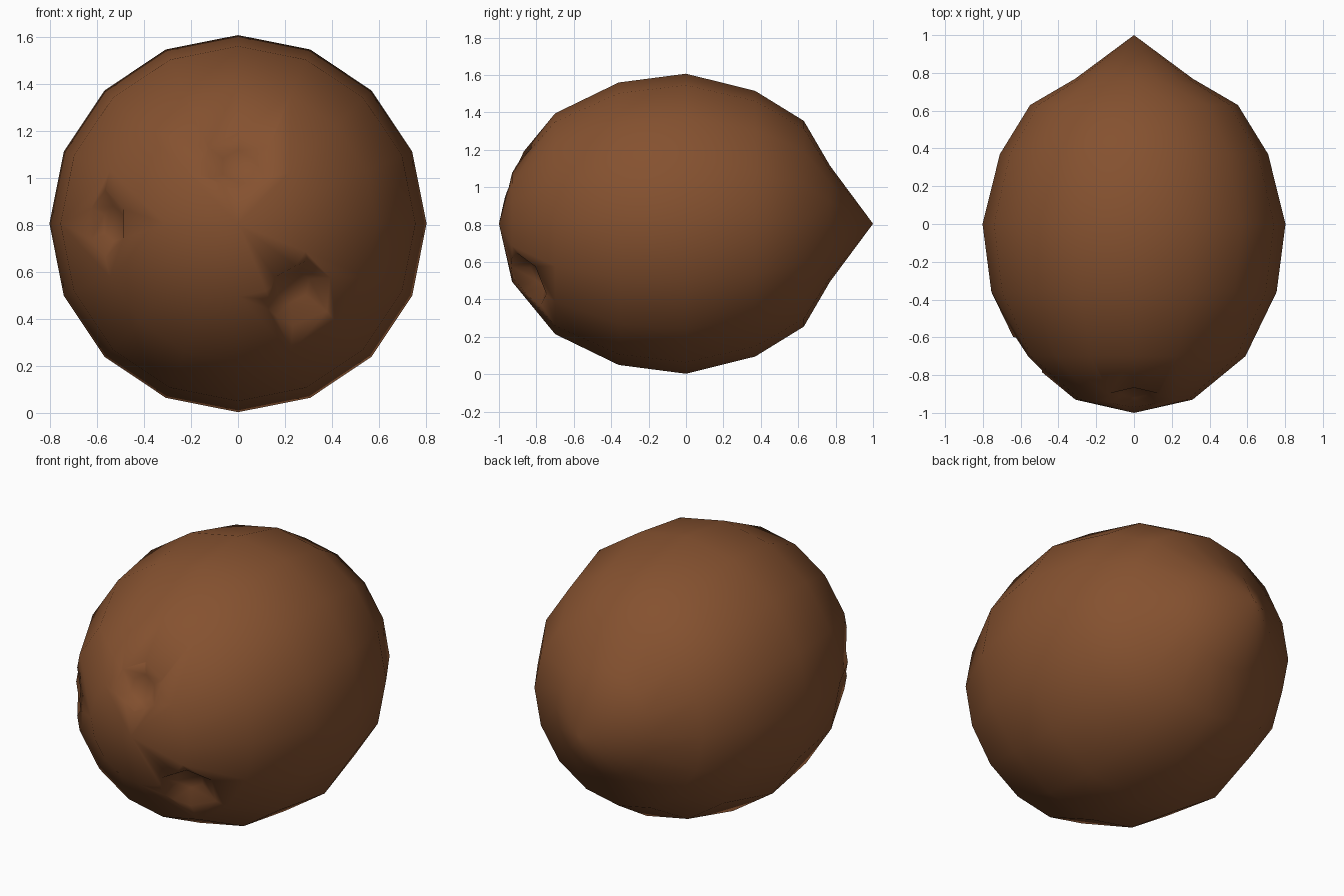
import bpy, bmesh, math
from mathutils import Vector, Matrix

if "Cube" in bpy.data.objects:
    bpy.data.objects.remove(bpy.data.objects["Cube"])

MID = 0.805      # height of the long axis
SIDES = 16
# (y, radius) rings from the blunt front to the pointed back
PROFILE = [(-1.0, 0), (-0.93, 0.31), (-0.70, 0.59), (-0.36, 0.755), (0, 0.802),
           (0.37, 0.71), (0.63, 0.55), (0.77, 0.31), (1.0, 0)]

brown = bpy.data.materials.new("coconut_brown")
brown.diffuse_color = (0.235, 0.083, 0.029, 1)
brown.use_nodes = True
brown.node_tree.nodes["Principled BSDF"].inputs["Base Color"].default_value = brown.diffuse_color


def make_object(name, bm):
    bmesh.ops.recalc_face_normals(bm, faces=bm.faces)
    for f in bm.faces:
        f.smooth = True
    mesh = bpy.data.meshes.new(name)
    bm.to_mesh(mesh)
    bm.free()
    mesh.materials.append(brown)
    ob = bpy.data.objects.new(name, mesh)
    bpy.context.collection.objects.link(ob)
    return ob


# Shell: low-poly lathed body around the y axis
bm = bmesh.new()
front = bm.verts.new((0, PROFILE[0][0], MID))
back = bm.verts.new((0, PROFILE[-1][0], MID))
rings = []
for y, r in PROFILE[1:-1]:
    rings.append([bm.verts.new((r * math.cos(2 * math.pi * i / SIDES), y,
                                MID + r * math.sin(2 * math.pi * i / SIDES)))
                  for i in range(SIDES)])
for i in range(SIDES):
    j = (i + 1) % SIDES
    bm.faces.new((front, rings[0][i], rings[0][j]))
    bm.faces.new((back, rings[-1][j], rings[-1][i]))
    for a, b in zip(rings, rings[1:]):
        bm.faces.new((a[i], b[i], b[j], a[j]))
shell = make_object("coconut_shell", bm)


def front_surface(x, z):
    """Point and outward normal on the front half of the shell."""
    r = math.hypot(x, z - MID)
    for (y0, r0), (y1, r1) in zip(PROFILE, PROFILE[1:]):
        if r0 <= r <= r1:
            y = y0 + (y1 - y0) * (r - r0) / (r1 - r0)
            break
    normal = Vector((x / 0.64, y, (z - MID) / 0.64)).normalized()
    return Vector((x, y, z)), normal


# Eyes: three shallow six-sided dents pressed into the front
for n, (x, z, depth) in enumerate([(0, 1.07, 0.055), (-0.58, 0.805, 0.065), (0.27, 0.50, 0.08)]):
    point, normal = front_surface(x, z)
    bm = bmesh.new()
    rim, floor, lift = 0.175, 0.075, 0.10
    top = rim + (rim - floor) * lift / depth
    place = (Matrix.Translation(point + normal * (lift - depth) / 2)
             @ normal.to_track_quat('Z', 'Y').to_matrix().to_4x4())
    bmesh.ops.create_cone(bm, cap_ends=True, segments=6, radius1=floor, radius2=top,
                          depth=depth + lift, matrix=place)
    cutter = make_object("eye_cutter_%d" % n, bm)
    cutter.hide_render = True
    mod = shell.modifiers.new("eye", 'BOOLEAN')
    mod.operation = 'DIFFERENCE'
    mod.solver = 'EXACT'
    mod.object = cutter
    bpy.context.view_layer.objects.active = shell
    bpy.ops.object.modifier_apply(modifier=mod.name)
    bpy.data.objects.remove(cutter)

# Soft shading over the whole shell
for p in shell.data.polygons:
    p.use_smooth = True
